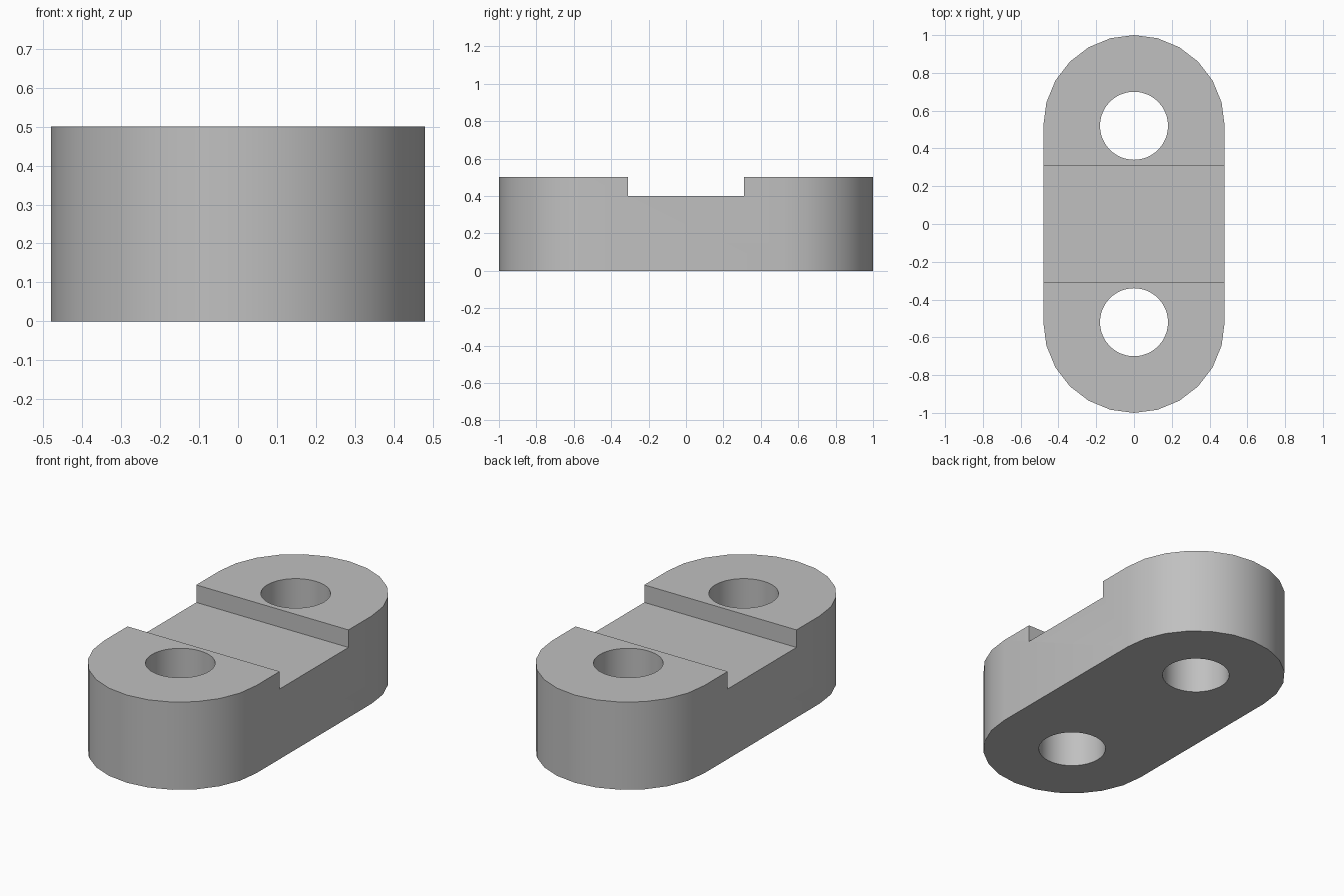
import bpy
import math

cube = bpy.data.objects.get("Cube")
if cube:
    bpy.data.objects.remove(cube, do_unlink=True)

RADIUS, HEIGHT, CENTRE = 0.48, 0.5, 0.52
HOLE_RADIUS = 0.18
GROOVE_HALF, GROOVE_FLOOR = 0.31, 0.4
ARC_STEPS = 12

grey = bpy.data.materials.new("plain grey")
grey.use_nodes = True
colour = (0.53, 0.53, 0.53, 1)
grey.diffuse_color = colour
grey.node_tree.nodes["Principled BSDF"].inputs["Base Color"].default_value = colour


def prism(name, outline, bottom, top):
    """Closed prism from a counter-clockwise outline."""
    n = len(outline)
    verts = [(x, y, z) for z in (bottom, top) for x, y in outline]
    faces = [tuple(reversed(range(n))), tuple(range(n, 2 * n))]
    faces += [(i, (i + 1) % n, (i + 1) % n + n, i + n) for i in range(n)]
    mesh = bpy.data.meshes.new(name)
    mesh.from_pydata(verts, [], faces)
    mesh.materials.append(grey)
    obj = bpy.data.objects.new(name, mesh)
    bpy.context.collection.objects.link(obj)
    return obj


def arc(centre, radius, start, sweep, steps):
    return [(radius * math.cos(start + sweep * i / steps),
             centre + radius * math.sin(start + sweep * i / steps))
            for i in range(steps + 1)]


# Link body with two rounded ends
outline = (arc(CENTRE, RADIUS, 0, math.pi, ARC_STEPS)
           + arc(-CENTRE, RADIUS, math.pi, math.pi, ARC_STEPS))
body = prism("link_body", outline, 0, HEIGHT)

# Cutters: cross groove and two bolt holes
g = GROOVE_HALF
cutters = [prism("groove_cutter", [(-1, -g), (1, -g), (1, g), (-1, g)],
                 GROOVE_FLOOR, 1)]
for side, name in ((1, "back_hole_cutter"), (-1, "front_hole_cutter")):
    circle = arc(side * CENTRE, HOLE_RADIUS, 0, 2 * math.pi, 48)[:-1]
    cutters.append(prism(name, circle, -0.2, 1))

bpy.ops.object.select_all(action="DESELECT")
bpy.context.view_layer.objects.active = body
body.select_set(True)
for cutter in cutters:
    mod = body.modifiers.new(cutter.name, "BOOLEAN")
    mod.operation = "DIFFERENCE"
    mod.solver = "EXACT"
    mod.object = cutter
    bpy.ops.object.modifier_apply(modifier=mod.name)
    bpy.data.objects.remove(cutter, do_unlink=True)

# Smooth round walls, crisp rims
bpy.ops.object.shade_smooth_by_angle(angle=math.radians(30))
